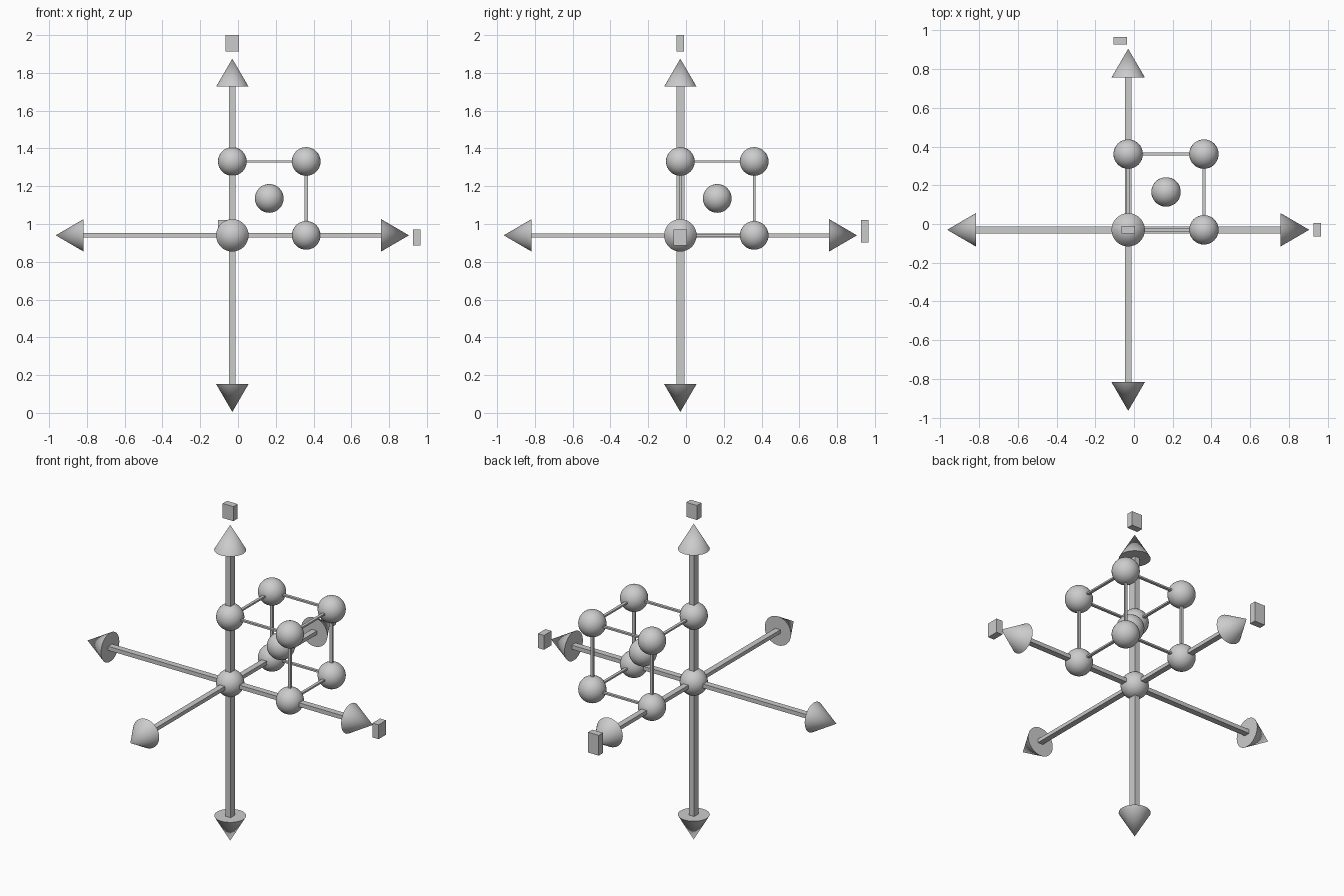
import bpy
import math
from itertools import product
from mathutils import Vector

if "Cube" in bpy.data.objects:
    bpy.data.objects.remove(bpy.data.objects["Cube"])

O = Vector((-0.03, -0.03, 0.94))   # crossing point of the axes
REACH = 0.935                      # centre to arrow tip
HEAD = 0.148                       # arrow head length
SIDE = 0.391                       # unit cell edge
NAMES = "left_right", "front_back", "up_down"


def box(name, centre, size):
    bpy.ops.mesh.primitive_cube_add(size=1, location=centre)
    ob = bpy.context.object
    ob.name = name
    ob.scale = size
    bpy.ops.object.transform_apply(location=False, rotation=False, scale=True)
    return ob


def ball(name, centre):
    bpy.ops.mesh.primitive_uv_sphere_add(segments=32, ring_count=16,
                                         radius=0.076, location=centre)
    bpy.context.object.name = name
    bpy.ops.object.shade_smooth()


def unit(axis):
    return Vector([1.0 if i == axis else 0.0 for i in range(3)])


def bar_size(axis, length, sections):
    size = list(sections[axis])
    size[axis] = length
    return size


# Bar cross-sections per direction (the entry along the bar is replaced)
SHAFT = [(0, 0.036, 0.024), (0.034, 0, 0.022), (0.034, 0.042, 0)]
ROD = [(0, 0.017, 0.010), (0.017, 0, 0.010), (0.017, 0.012, 0)]

# Axis shafts with a cone at both ends
for a in range(3):
    box(NAMES[a] + "_shaft", O, bar_size(a, 2 * (REACH - HEAD) + 0.01, SHAFT))
    for s in (-1, 1):
        d = unit(a) * s
        bpy.ops.mesh.primitive_cone_add(
            vertices=32, radius1=0.086, radius2=0, depth=HEAD,
            location=O + d * (REACH - HEAD / 2),
            rotation=d.to_track_quat('Z', 'Y').to_euler())
        bpy.context.object.name = NAMES[a] + "_arrow_head"
        bpy.ops.object.shade_smooth_by_angle(angle=math.radians(40))

# Cubic cell: twelve rods
for a in range(3):
    b, c = [i for i in range(3) if i != a]
    for u, v in product((0, SIDE), repeat=2):
        mid = O + unit(a) * SIDE / 2 + unit(b) * u + unit(c) * v
        box("cell_rod", mid, bar_size(a, SIDE, ROD))

# Corner balls and the body-centre ball
for corner in product((0, SIDE), repeat=3):
    ball("corner_ball", O + Vector(corner))
ball("centre_ball", O + Vector((SIDE, SIDE, SIDE)) / 2)

# Plain blank tags at the positive ends of the axes
box("right_end_tag", (0.947, -0.03, 0.928), (0.04, 0.07, 0.085))
box("back_end_tag", (-0.07, 0.947, 0.962), (0.07, 0.04, 0.12))
box("top_end_tag", (-0.03, -0.03, 1.957), (0.07, 0.04, 0.086))
